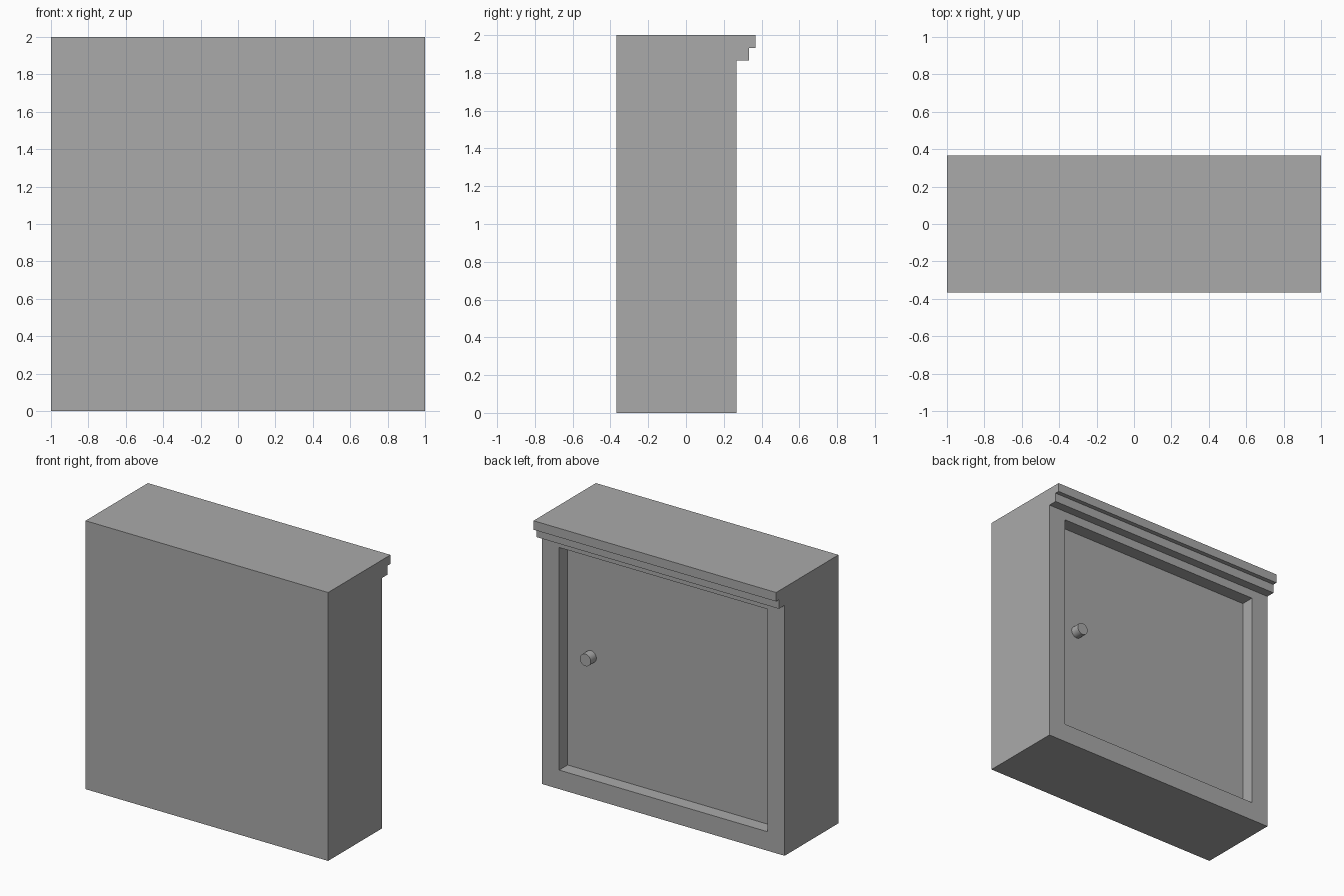
import bpy
import bmesh
import math
from mathutils import Matrix, Vector

default = bpy.data.objects.get("Cube")
if default:
    bpy.data.objects.remove(default, do_unlink=True)

# One flat grey for the whole cabinet
grey = bpy.data.materials.new("plain grey")
grey.use_nodes = True
grey.diffuse_color = (0.4, 0.4, 0.4, 1)
grey.node_tree.nodes["Principled BSDF"].inputs["Base Color"].default_value = (0.4, 0.4, 0.4, 1)


def finish(bm, name):
    bmesh.ops.recalc_face_normals(bm, faces=bm.faces)
    mesh = bpy.data.meshes.new(name)
    bm.to_mesh(mesh)
    bm.free()
    obj = bpy.data.objects.new(name, mesh)
    obj.data.materials.append(grey)
    bpy.context.collection.objects.link(obj)
    return obj


# Main dimensions
HALF_W, HEIGHT = 1.0, 2.0
WALL_Y, DOOR_Y = -0.367, 0.267
BORDER, RECESS, STEP = 0.2, 0.1, 0.067

# Cabinet body: side profile with a two-step cornice, swept across the width
profile = [
    (WALL_Y, 0), (DOOR_Y, 0),
    (DOOR_Y, HEIGHT - 2 * STEP), (DOOR_Y + STEP, HEIGHT - 2 * STEP),
    (DOOR_Y + STEP, HEIGHT - STEP), (-WALL_Y, HEIGHT - STEP),
    (-WALL_Y, HEIGHT), (WALL_Y, HEIGHT),
]
bm = bmesh.new()
side = bm.faces.new([bm.verts.new((-HALF_W, y, z)) for y, z in profile])
swept = bmesh.ops.extrude_face_region(bm, geom=[side])["geom"]
bmesh.ops.translate(bm, vec=(2 * HALF_W, 0, 0),
                    verts=[e for e in swept if isinstance(e, bmesh.types.BMVert)])
bmesh.ops.recalc_face_normals(bm, faces=bm.faces)

# Door opening: inset the large door-side face, square it up, and sink the panel
bm.normal_update()
door = max((f for f in bm.faces if f.normal.y > 0.9), key=lambda f: f.calc_area())
bmesh.ops.inset_region(bm, faces=[door], thickness=BORDER)
for v in door.verts:
    if v.co.z > 1:
        v.co.z = HEIGHT - BORDER
sunk = bmesh.ops.extrude_face_region(bm, geom=[door])["geom"]
bmesh.ops.delete(bm, geom=[door], context='FACES_ONLY')
bmesh.ops.translate(bm, vec=(0, -RECESS, 0),
                    verts=[e for e in sunk if isinstance(e, bmesh.types.BMVert)])
finish(bm, "cabinet_body")

# Door knob: short round peg on the recessed panel
KNOB_R, KNOB_LEN = 0.045, 0.067
bm = bmesh.new()
bmesh.ops.create_cone(
    bm, cap_ends=True, segments=32, radius1=KNOB_R, radius2=KNOB_R, depth=KNOB_LEN,
    matrix=Matrix.Translation(Vector((0.667, DOOR_Y - RECESS + KNOB_LEN / 2, 1.0)))
    @ Matrix.Rotation(math.pi / 2, 4, 'X'))
knob = finish(bm, "door_knob")
bpy.ops.object.select_all(action='DESELECT')
knob.select_set(True)
bpy.context.view_layer.objects.active = knob
bpy.ops.object.shade_smooth_by_angle(angle=math.radians(40))
